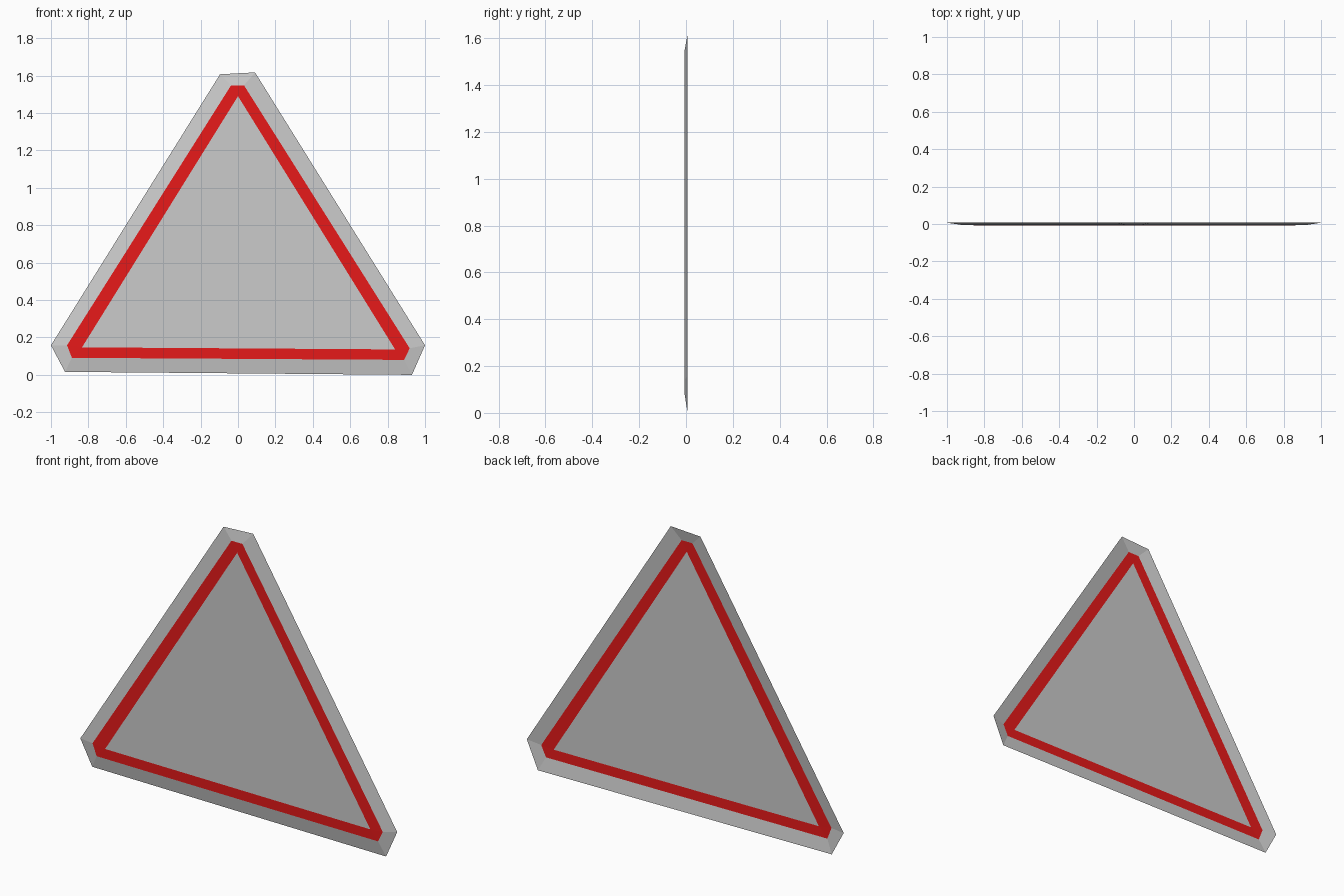
import bpy, bmesh

if "Cube" in bpy.data.objects:
    bpy.data.objects.remove(bpy.data.objects["Cube"])

# Outlines in the front plane (x, z), clockwise from the top left corner
RIM = [(-.096, 1.607), (.091, 1.617), (1, .158), (.93, 0), (-.925, .016), (-1, .158)]
BORDER = [(-.037, 1.548), (.032, 1.548), (.918, .142), (.888, .08), (-.888, .091), (-.914, .158)]
PANEL = [(0, 1.49), (.84, .136), (-.834, .147)]
RIM_Y, BORDER_Y, PANEL_Y = .007, -.006, -.007


def ring_at(outline, y):
    return [(x, y, z) for x, z in outline]


def sheet(name, polygons, color=None):
    """Thin open sheet from polygons, all facing the front."""
    bm = bmesh.new()
    for poly in polygons:
        pts = list(dict.fromkeys(poly))
        f = bm.faces.new([bm.verts.new(p) for p in pts])
        f.normal_update()
        if f.normal.y > 0:
            f.normal_flip()
    bmesh.ops.remove_doubles(bm, verts=bm.verts, dist=1e-5)
    mesh = bpy.data.meshes.new(name)
    bm.to_mesh(mesh)
    bm.free()
    obj = bpy.data.objects.new(name, mesh)
    bpy.context.collection.objects.link(obj)
    if color:
        mat = bpy.data.materials.new(name)
        mat.diffuse_color = color
        mat.use_nodes = True
        mat.node_tree.nodes["Principled BSDF"].inputs["Base Color"].default_value = mat.diffuse_color
        mesh.materials.append(mat)


def band(outer, inner):
    """Polygons joining two closed outlines with equal point counts."""
    n = len(outer)
    return [(outer[i], outer[(i + 1) % n], inner[(i + 1) % n], inner[i]) for i in range(n)]


rim = ring_at(RIM, RIM_Y)
border = ring_at(BORDER, BORDER_Y)
panel = ring_at(PANEL, PANEL_Y)
# Each panel corner meets two border corners
panel_pairs = [p for p in panel for _ in range(2)]

# Bevelled grey rim, red warning border, flat grey panel
sheet("sign_rim", band(rim, border))
sheet("red_border", band(border, panel_pairs), (.8, .01, .01, 1))
sheet("sign_panel", [panel])
